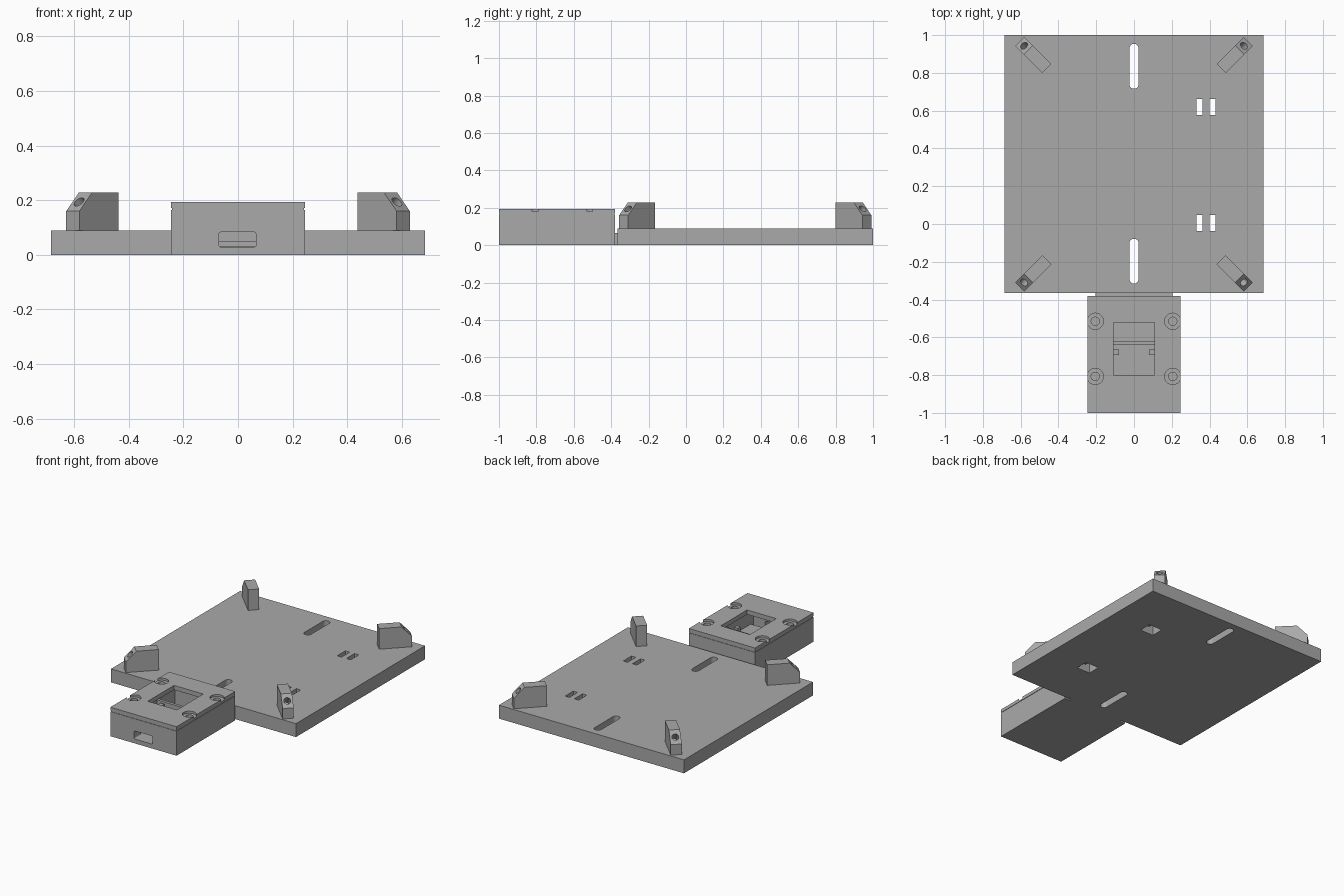
import bpy
import bmesh
import math
from mathutils import Vector, Matrix

if "Cube" in bpy.data.objects:
    bpy.data.objects.remove(bpy.data.objects["Cube"], do_unlink=True)

grey = bpy.data.materials.new("plain grey")
grey.use_nodes = True
COLOR = (0.4, 0.4, 0.4, 1)
grey.diffuse_color = COLOR
grey.node_tree.nodes["Principled BSDF"].inputs["Base Color"].default_value = COLOR


def finish(name, bm):
    bmesh.ops.recalc_face_normals(bm, faces=bm.faces)
    mesh = bpy.data.meshes.new(name)
    bm.to_mesh(mesh)
    bm.free()
    mesh.materials.append(grey)
    ob = bpy.data.objects.new(name, mesh)
    bpy.context.collection.objects.link(ob)
    return ob


def prism(name, points, depth, matrix=Matrix()):
    """Extrude a flat outline along its local z, then place it."""
    bm = bmesh.new()
    face = bm.faces.new([bm.verts.new((x, y, 0)) for x, y in points])
    ext = bmesh.ops.extrude_face_region(bm, geom=[face])["geom"]
    verts = [v for v in ext if isinstance(v, bmesh.types.BMVert)]
    bmesh.ops.translate(bm, verts=verts, vec=(0, 0, depth))
    bmesh.ops.transform(bm, matrix=matrix, verts=bm.verts)
    return finish(name, bm)


def box(name, x0, x1, y0, y1, z0, z1):
    return prism(name, [(x0, y0), (x1, y0), (x1, y1), (x0, y1)], z1 - z0,
                 Matrix.Translation((0, 0, z0)))


def rod(name, radius, start, direction, depth):
    ring = [(radius * math.cos(i * math.tau / 32), radius * math.sin(i * math.tau / 32))
            for i in range(32)]
    turn = Vector(direction).to_track_quat("Z", "Y").to_matrix().to_4x4()
    return prism(name, ring, depth, Matrix.Translation(start) @ turn)


def rounded(hw, hh, r, steps=8):
    """Rounded rectangle outline from half sizes."""
    pts = []
    for q, (sx, sy) in enumerate([(1, 1), (-1, 1), (-1, -1), (1, -1)]):
        for i in range(steps + 1):
            a = (q + i / steps) * math.pi / 2
            pts.append((sx * (hw - r) + r * math.cos(a), sy * (hh - r) + r * math.sin(a)))
    return pts


def cut(ob, cutters):
    for c in cutters:
        mod = ob.modifiers.new("cut", "BOOLEAN")
        mod.operation = "DIFFERENCE"
        mod.solver = "EXACT"
        mod.object = c
    graph = bpy.context.evaluated_depsgraph_get()
    mesh = bpy.data.meshes.new_from_object(ob.evaluated_get(graph))
    ob.modifiers.clear()
    ob.data = mesh
    for c in cutters:
        bpy.data.objects.remove(c, do_unlink=True)


# Base plate with two long slots and two strap loops
plate = box("base_plate", -0.685, 0.685, -0.365, 1, 0, 0.09)
holes = []
for y in (0.835, -0.197):
    holes.append(prism("slot", rounded(0.024, 0.119, 0.0239), 0.3,
                       Matrix.Translation((0, y, -0.1))))
for y in (0.62, 0.005):
    for x in (0.347, 0.415):
        holes.append(box("strap_slot", x - 0.016, x + 0.016, y - 0.043, y + 0.043, 0.03, 0.2))
    holes.append(box("strap_pocket", 0.331, 0.431, y - 0.043, y + 0.043, -0.1, 0.05))
cut(plate, holes)

# Corner posts: diagonal fins with a chamfered, drilled outer end
side = [(0, 0.09), (0.203, 0.09), (0.203, 0.228), (0.065, 0.228), (0, 0.16)]
for sx, xname in ((1, "left"), (-1, "right")):
    for sy, yname in ((1, "back"), (-1, "front")):
        along = Vector((-sx, -sy, 0)).normalized()
        up = Vector((0, 0, 1))
        across = along.cross(up)
        start = Vector((sx * 0.605, 0.317 + sy * 0.65, 0))
        place = Matrix((along, up, across)).transposed().to_4x4()
        place.translation = start - across * 0.034
        post = prism(f"{yname}_{xname}_post", side, 0.068, place)
        normal = (up - along).normalized()
        centre = start + along * 0.0325 + up * 0.194
        cut(post, [rod("drill", 0.021, centre + normal * 0.05, -normal, 0.13)])

# Case body: hollow, with a cable opening in the front
body = box("case_body", -0.245, 0.245, -1, -0.38, 0, 0.164)
opening = Matrix.Translation((-0.002, -0.85, 0.056)) @ Matrix.Rotation(math.pi / 2, 4, "X")
cut(body, [box("cavity", -0.15, 0.15, -0.93, -0.45, 0.03, 0.3),
           prism("port", rounded(0.068, 0.027, 0.008), 0.3, opening)])
box("case_link", -0.205, 0.205, -0.385, -0.36, 0, 0.065)

# Items inside the case
box("inner_rib", -0.15, 0.15, -0.64, -0.62, 0.03, 0.13)
box("inner_board", -0.15, 0.15, -0.9, -0.64, 0.03, 0.05)
for sx, name in ((1, "left"), (-1, "right")):
    box(name + "_clip", sx * 0.095 - 0.015, sx * 0.095 + 0.015, -0.693, -0.665, 0.03, 0.13)

# Lid and its seam, with a window and four recessed screw holes
seam = box("lid_seam", -0.242, 0.242, -0.997, -0.383, 0.164, 0.172)
lid = box("case_lid", -0.245, 0.245, -1, -0.38, 0.172, 0.194)
for part in (seam, lid):
    tools = [box("window", -0.108, 0.108, -0.8, -0.522, 0.1, 0.3)]
    for x in (-0.205, 0.205):
        for y in (-0.515, -0.807):
            tools.append(rod("screw_hole", 0.022, (x, y, 0.1), (0, 0, 1), 0.2))
            tools.append(rod("screw_recess", 0.043, (x, y, 0.18), (0, 0, 1), 0.1))
    cut(part, tools)

# Smooth the round holes while keeping edges sharp
for ob in bpy.context.collection.objects:
    if ob.type == "MESH" and grey.name in ob.data.materials:
        bpy.ops.object.select_all(action="DESELECT")
        ob.select_set(True)
        bpy.context.view_layer.objects.active = ob
        bpy.ops.object.shade_smooth_by_angle(angle=math.radians(30))
